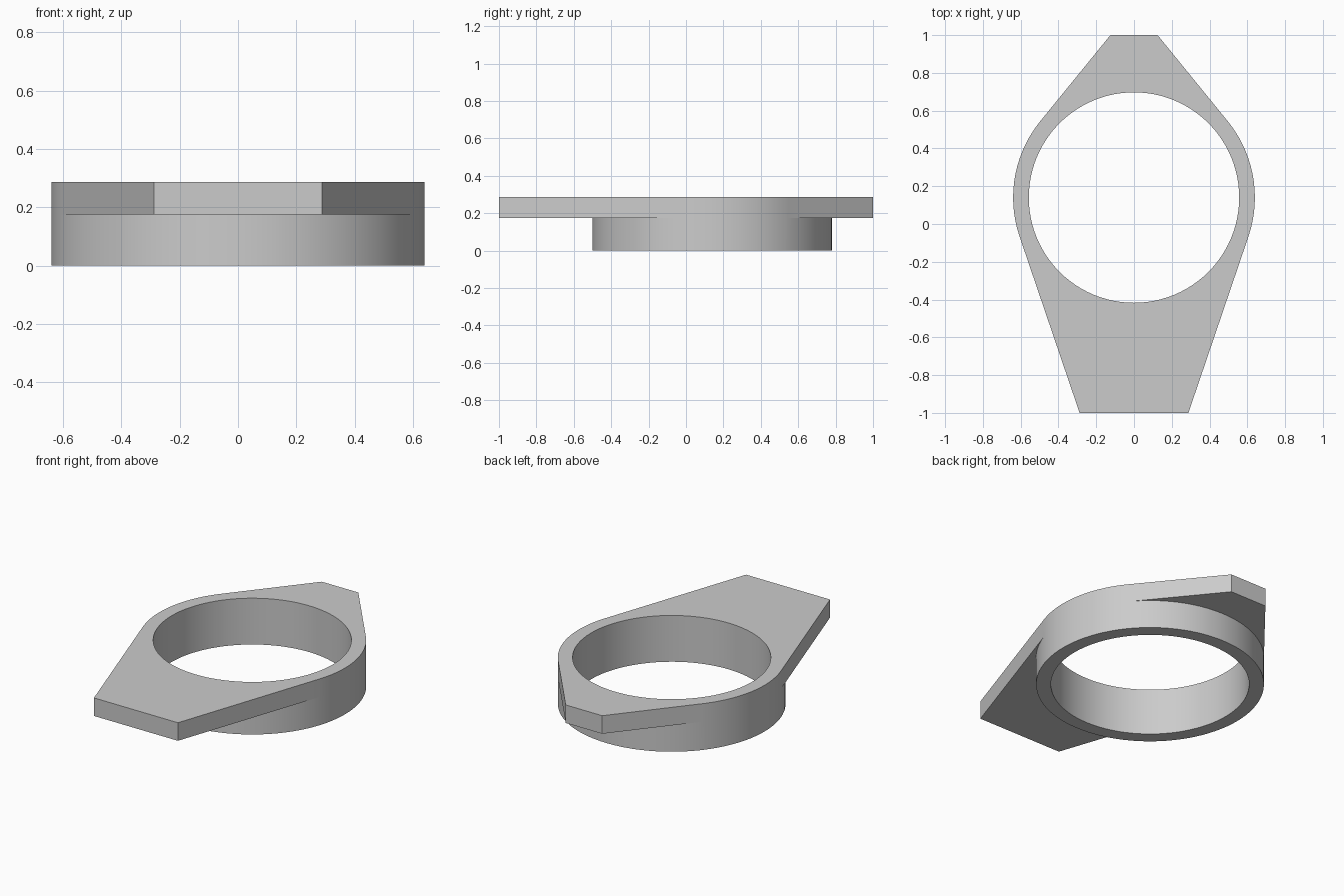
import bpy
import bmesh
from math import acos, atan2, cos, hypot, pi, sin
from mathutils import Vector

cube = bpy.data.objects.get("Cube")
if cube:
    bpy.data.objects.remove(cube)

CENTER_Y = 0.14
OUTER, INNER = 0.64, 0.557
STEP_Z, TOP_Z = 0.175, 0.287
SEGMENTS = 96

# Right half corners of the flange, relative to the ring centre
front_corner = (0.288, -1 - CENTER_Y)
back_corner = (0.125, 1 - CENTER_Y)


def corner_angles(corner):
    """Angle of a corner, and of the point where its side meets the ring."""
    angle = atan2(corner[1], corner[0])
    spread = acos(OUTER / hypot(*corner))
    return angle, angle - spread if angle > 0 else angle + spread


front_angle, front_tangent = corner_angles(front_corner)
back_angle, back_tangent = corner_angles(back_corner)


def flange_radius(a):
    """Distance from the ring centre to the flange edge."""
    if a < front_angle:
        return front_corner[1] / sin(a)
    if a < front_tangent:
        return OUTER / cos(a - front_tangent)
    if a <= back_tangent:
        return OUTER
    if a <= back_angle:
        return OUTER / cos(a - back_tangent)
    return back_corner[1] / sin(a)


# Angles round one half, with the corners and tangent points included
key_angles = [front_angle, front_tangent, back_tangent, back_angle]
step = 2 * pi / SEGMENTS
half = [-pi / 2 + i * step for i in range(SEGMENTS // 2 + 1)]
half = [a for a in half if all(abs(a - k) > step / 4 for k in key_angles)]
half = sorted(half + key_angles)
rays = [(a, 1) for a in half] + [(a, -1) for a in reversed(half[1:-1])]

# Sweep the stepped cross-section round the bore
bm = bmesh.new()
sections = []
for a, side in rays:
    edge = flange_radius(a)
    profile = [(INNER, 0), (OUTER, 0), (OUTER, STEP_Z),
               (edge, STEP_Z), (edge, TOP_Z), (INNER, TOP_Z)]
    sections.append([bm.verts.new(Vector((side * r * cos(a), CENTER_Y + r * sin(a), z)))
                     for r, z in profile])

for i, current in enumerate(sections):
    following = sections[(i + 1) % len(sections)]
    for j in range(len(current)):
        k = (j + 1) % len(current)
        bm.faces.new((current[j], following[j], following[k], current[k]))

# Where the flange is flush with the ring the step closes up
bmesh.ops.remove_doubles(bm, verts=bm.verts, dist=0.0001)
bmesh.ops.recalc_face_normals(bm, faces=bm.faces)

mesh = bpy.data.meshes.new("flanged_ring")
bm.to_mesh(mesh)
bm.free()
flanged_ring = bpy.data.objects.new("flanged_ring", mesh)
bpy.context.collection.objects.link(flanged_ring)

# Plain grey
grey = bpy.data.materials.new("plain_grey")
grey.use_nodes = True
colour = (0.6, 0.6, 0.6, 1)
grey.diffuse_color = colour
grey.node_tree.nodes["Principled BSDF"].inputs["Base Color"].default_value = colour
mesh.materials.append(grey)

bpy.ops.object.select_all(action="DESELECT")
flanged_ring.select_set(True)
bpy.context.view_layer.objects.active = flanged_ring
bpy.ops.object.shade_smooth_by_angle()
